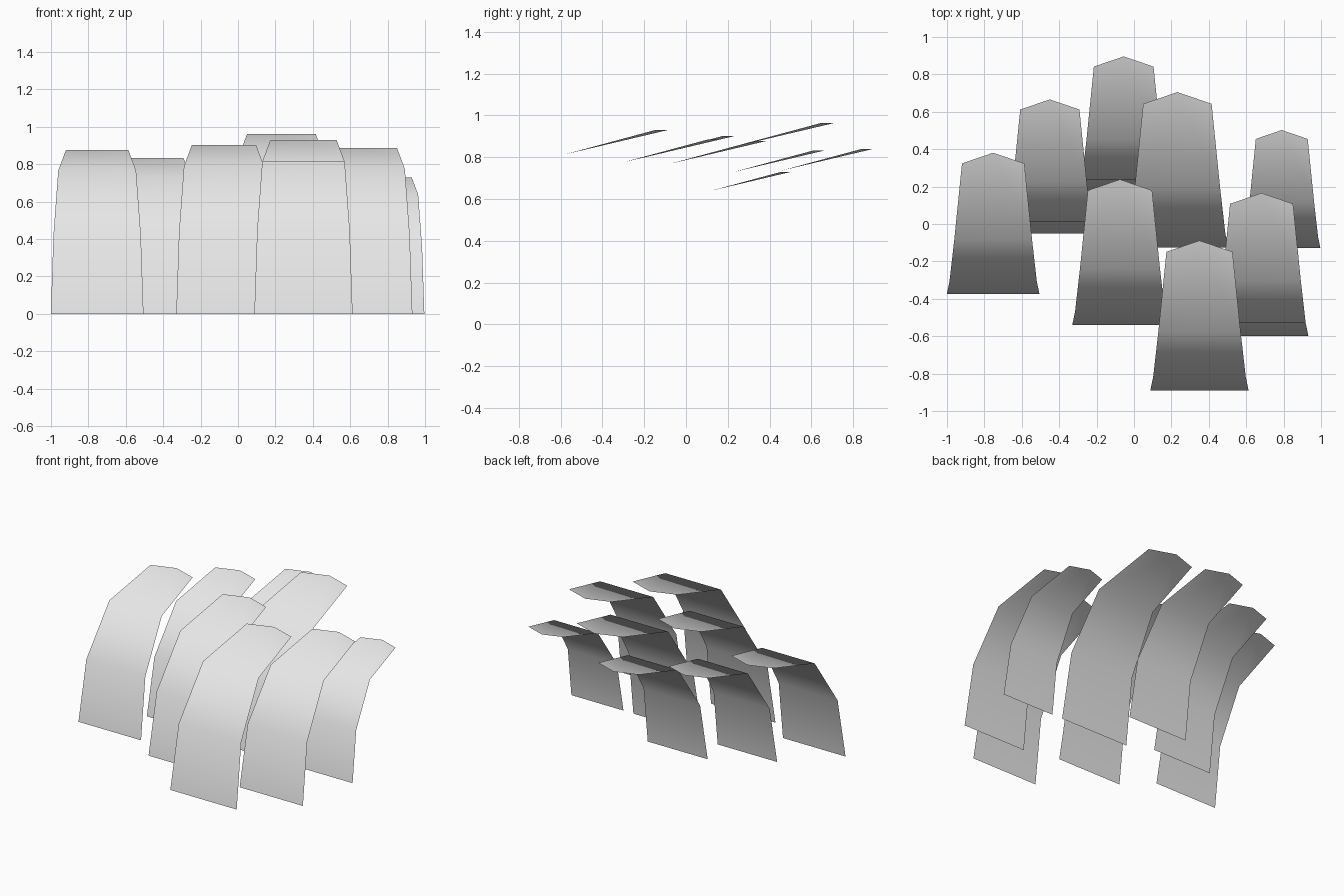
import bpy
import bmesh

cube = bpy.data.objects.get("Cube")
if cube:
    bpy.data.objects.remove(cube, do_unlink=True)

# One pale grey for every blade
grey = bpy.data.materials.new("pale_grey")
grey.use_nodes = True
colour = (0.8, 0.8, 0.8, 1.0)
grey.diffuse_color = colour
for node in grey.node_tree.nodes:
    if node.type == 'BSDF_PRINCIPLED':
        node.inputs["Base Color"].default_value = colour

# Arched profile of a blade of height 1: (half width, y, z) per row
ROWS = [
    (0.2825, 0.0, 0.0),
    (0.266, 0.079, 0.485),
    (0.237, 0.333, 0.875),
    (0.190, 0.797, 1.0),
]
TIP = (0.0, 0.862, 1.0)


def make_blade(name, x, y, height):
    """Tapered sheet that rises from the ground and bends to the back."""
    bm = bmesh.new()
    pairs = [[bm.verts.new((side * w, d, z)) for side in (-1, 1)]
             for w, d, z in ROWS]
    for (a, b), (c, d) in zip(pairs[:2], pairs[1:3]):
        bm.faces.new((a, b, d, c))
    # Pointed end, folded along two lines that meet at the tip
    tip = bm.verts.new(TIP)
    (a, b), (c, d) = pairs[2:]
    bm.faces.new((a, b, tip))
    bm.faces.new((b, d, tip))
    bm.faces.new((a, tip, c))
    for face in bm.faces:
        face.smooth = True
    bmesh.ops.scale(bm, vec=(height, height, height), verts=bm.verts)
    mesh = bpy.data.meshes.new(name)
    bm.to_mesh(mesh)
    bm.free()
    mesh.materials.append(grey)
    blade = bpy.data.objects.new(name, mesh)
    blade.location = (x, y, 0)
    bpy.context.collection.objects.link(blade)


# Clump of blades: base centre x, base y, height
BLADES = {
    "blade_front": (0.35, -0.89, 0.93),
    "blade_front_left": (0.682, -0.598, 0.886),
    "blade_front_middle": (-0.075, -0.54, 0.903),
    "blade_right": (-0.753, -0.375, 0.877),
    "blade_back_right": (-0.45, -0.052, 0.833),
    "blade_back_middle": (-0.055, 0.172, 0.84),
    "blade_tall": (0.232, -0.125, 0.963),
    "blade_back_left": (0.79, -0.127, 0.73),
}
for name, place in BLADES.items():
    make_blade(name, *place)
